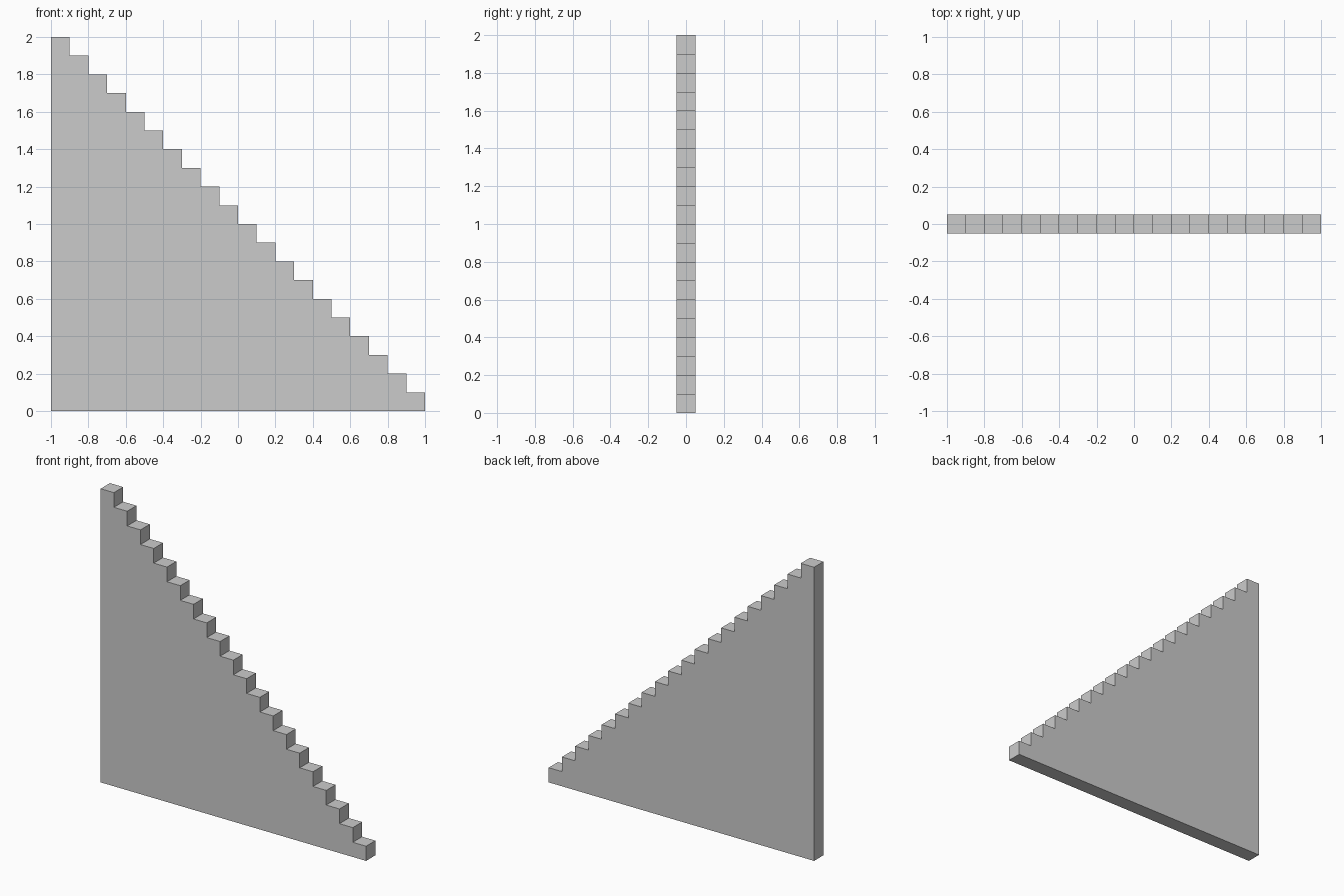
import bpy, bmesh

if "Cube" in bpy.data.objects:
    bpy.data.objects.remove(bpy.data.objects["Cube"])

STEPS = 20
SIZE = 0.1      # tread, riser and depth of each step

# Stepped side profile: base corners, then each riser and tread going up to the left
profile = [(-1.0, 0.0), (1.0, 0.0)]
for i in range(STEPS):
    z = (i + 1) * SIZE
    profile += [(1.0 - i * SIZE, z), (1.0 - (i + 1) * SIZE, z)]

# Extrude the profile through the depth
bm = bmesh.new()
face = bm.faces.new([bm.verts.new((x, -SIZE / 2, z)) for x, z in profile])
ext = bmesh.ops.extrude_face_region(bm, geom=[face], use_keep_orig=True)
moved = [g for g in ext["geom"] if isinstance(g, bmesh.types.BMVert)]
bmesh.ops.translate(bm, vec=(0, SIZE, 0), verts=moved)
bmesh.ops.recalc_face_normals(bm, faces=bm.faces)

mesh = bpy.data.meshes.new("staircase")
bm.to_mesh(mesh)
bm.free()
staircase = bpy.data.objects.new("staircase", mesh)
bpy.context.collection.objects.link(staircase)
